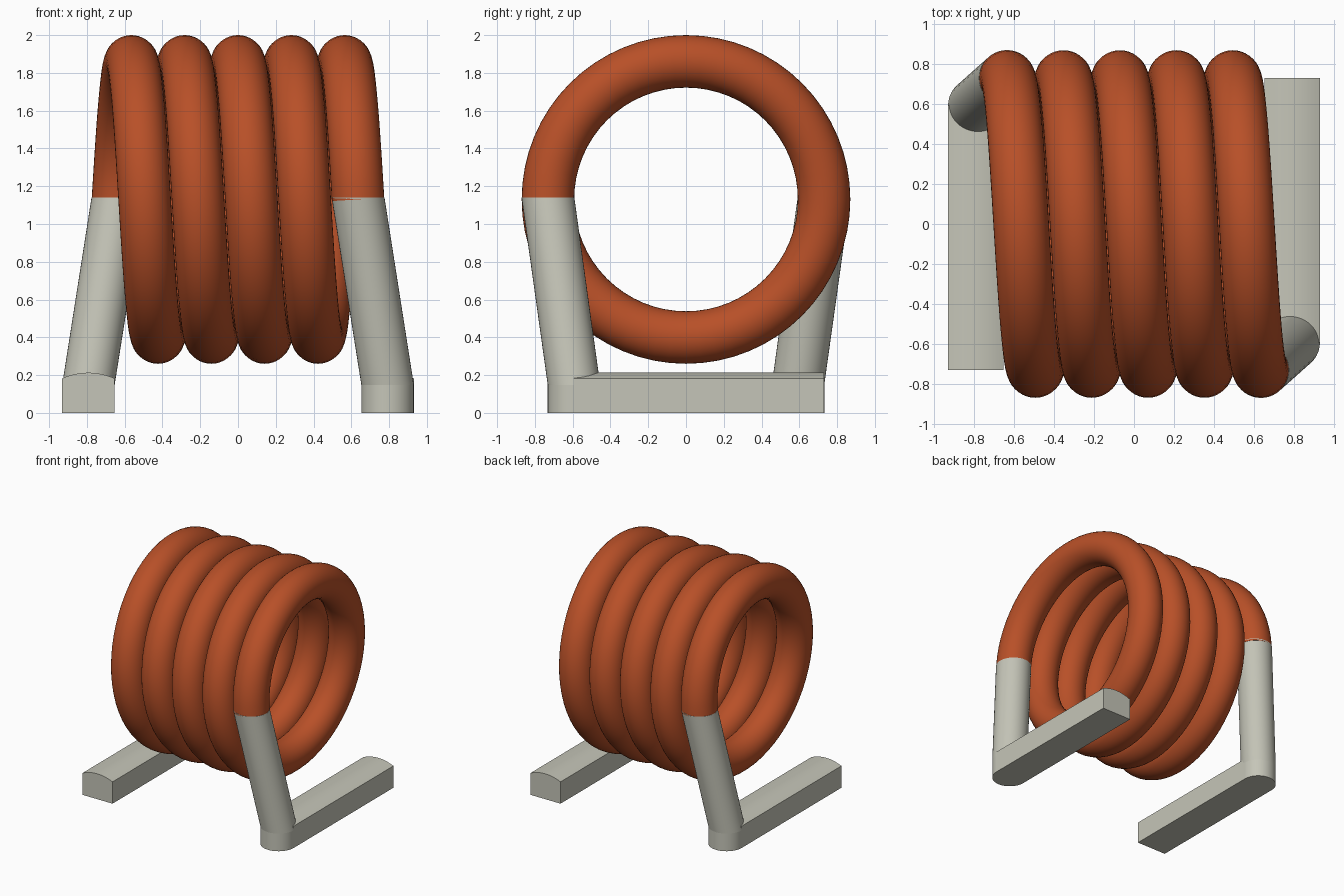
import bpy
import bmesh
import math
from mathutils import Vector

if "Cube" in bpy.data.objects:
    bpy.data.objects.remove(bpy.data.objects["Cube"], do_unlink=True)


def material(name, rgb):
    m = bpy.data.materials.new(name)
    m.use_nodes = True
    m.diffuse_color = (*rgb, 1)
    m.node_tree.nodes["Principled BSDF"].inputs["Base Color"].default_value = (*rgb, 1)
    return m


COPPER = material("copper enamel", (0.48, 0.08, 0.021))
TIN = material("tinned metal", (0.56, 0.56, 0.48))


def loft(name, rings, mat):
    """Skin a list of closed rings, cap both ends, shade smooth by angle."""
    bm = bmesh.new()
    loops = [[bm.verts.new(p) for p in ring] for ring in rings]
    n = len(loops[0])
    for a, b in zip(loops, loops[1:]):
        for i in range(n):
            j = (i + 1) % n
            bm.faces.new((a[i], a[j], b[j], b[i]))
    bm.faces.new(loops[0])
    bm.faces.new(loops[-1])
    bmesh.ops.recalc_face_normals(bm, faces=bm.faces)
    me = bpy.data.meshes.new(name)
    bm.to_mesh(me)
    bm.free()
    me.materials.append(mat)
    ob = bpy.data.objects.new(name, me)
    bpy.context.collection.objects.link(ob)
    bpy.ops.object.select_all(action="DESELECT")
    ob.select_set(True)
    bpy.context.view_layer.objects.active = ob
    bpy.ops.object.shade_smooth_by_angle(angle=math.radians(30))
    return ob


def circle(center, u, v, radius, sides=40):
    return [center + radius * (math.cos(t) * u + math.sin(t) * v)
            for t in (2 * math.pi * i / sides for i in range(sides))]


# Main dimensions
WIRE, COIL, AXIS_Z = 0.139, 0.731, 1.13
TURNS, PITCH, STEPS = 4.5, 0.2825, 64
X, Y = Vector((1, 0, 0)), Vector((0, 1, 0))

# Coil: starts at the front on the +x side, climbs over the top to the back
rings = []
for k in range(int(TURNS * STEPS) + 1):
    a = 2 * math.pi * k / STEPS
    radial = Vector((0, -math.cos(a), math.sin(a)))
    tangent = Vector((-PITCH / (2 * math.pi), COIL * math.sin(a), COIL * math.cos(a))).normalized()
    x = PITCH * (TURNS / 2 - k / STEPS)
    center = Vector((x, 0, AXIS_Z)) + COIL * radial
    rings.append(circle(center, radial, tangent.cross(radial), WIRE))
loft("coil_winding", rings, COPPER)

# Each terminal: slanted lead, round foot stub and a long foot with a crowned top
FOOT_X, FOOT_Y, BEND_Z, LEAD_TOP = 0.792, -0.593, 0.148, 1.14
for side, turn in (("left", 1), ("right", -1)):
    def place(ring):
        return [Vector((turn * p.x, turn * p.y, p.z)) for p in ring]

    ground = Vector((FOOT_X, FOOT_Y, 0))
    bend = Vector((FOOT_X, FOOT_Y, BEND_Z))
    top = Vector((PITCH * TURNS / 2, -COIL, LEAD_TOP))
    loft(side + "_lead", [place(circle(bend, X, Y, WIRE)),
                          place(circle(top, X, Y, WIRE + 0.001))], TIN)
    loft(side + "_foot_stub", [place(circle(ground, X, Y, WIRE)),
                               place(circle(bend, X, Y, WIRE))], TIN)

    # Foot cross-section: flat sides with a shallow arc on top
    section = [(-WIRE, 0), (WIRE, 0)]
    for i in range(13):
        s = 1 - i / 6
        section.append((WIRE * s, 0.183 + 0.03 * (1 - s * s)))
    ends = [[Vector((FOOT_X + dx, y, z)) for dx, z in section] for y in (FOOT_Y, 0.73)]
    loft(side + "_foot", [place(r) for r in ends], TIN)
